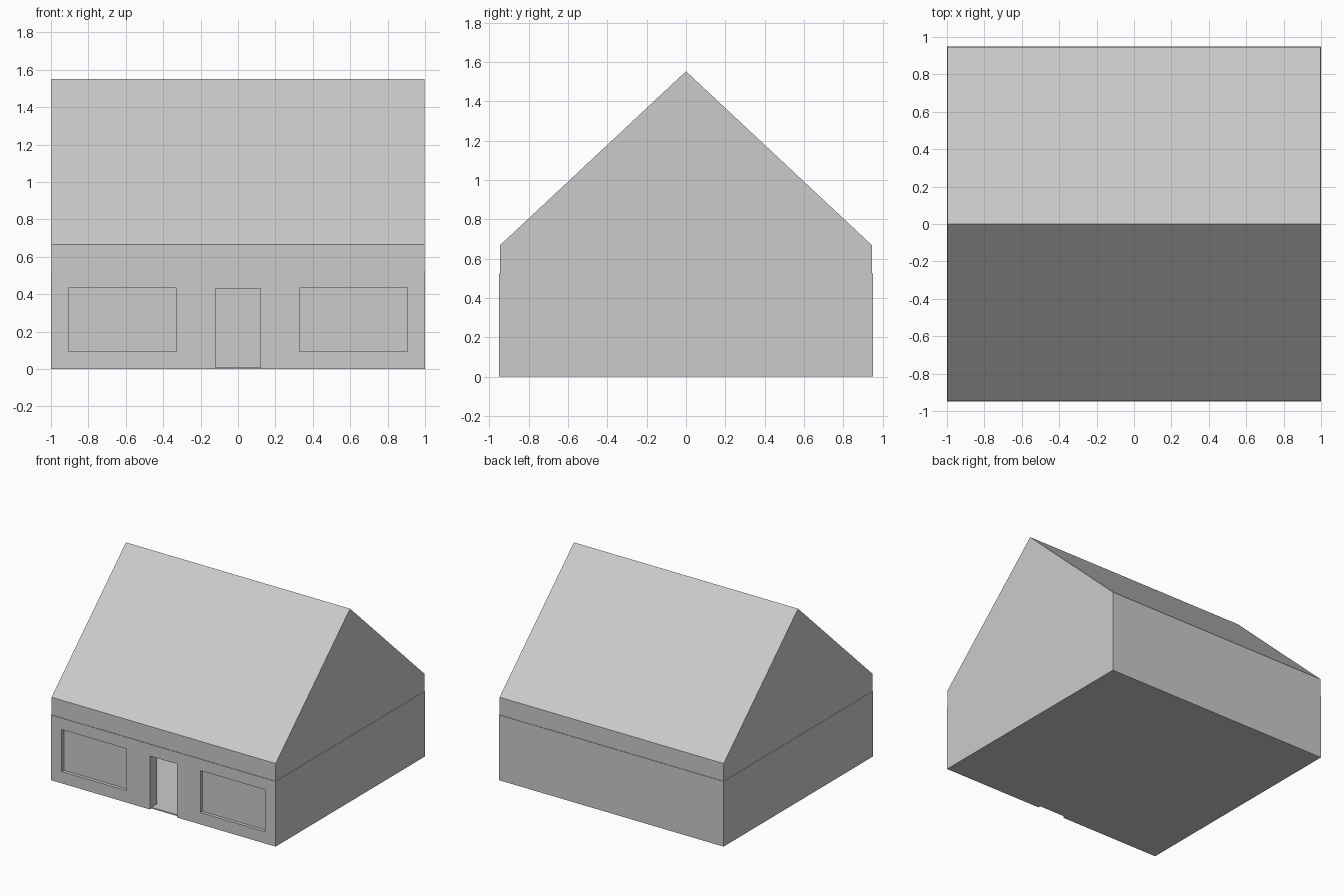
import bpy, bmesh

if "Cube" in bpy.data.objects:
    bpy.data.objects.remove(bpy.data.objects["Cube"])


def mesh_object(name, verts, faces):
    me = bpy.data.meshes.new(name)
    me.from_pydata(verts, [], faces)
    bm = bmesh.new()
    bm.from_mesh(me)
    bmesh.ops.recalc_face_normals(bm, faces=bm.faces)
    bm.to_mesh(me)
    bm.free()
    ob = bpy.data.objects.new(name, me)
    bpy.context.collection.objects.link(ob)
    return ob


def prism(name, profile, x0, x1):
    """Extrude a (y, z) profile along x."""
    n = len(profile)
    verts = [(x, y, z) for x in (x0, x1) for y, z in profile]
    faces = [tuple(range(n)), tuple(range(n, 2 * n))]
    faces += [(i, (i + 1) % n, (i + 1) % n + n, i + n) for i in range(n)]
    return mesh_object(name, verts, faces)


def box(name, x, y, z):
    return prism(name, [(y[0], z[0]), (y[1], z[0]), (y[1], z[1]), (y[0], z[1])], *x)


def cut(target, name, x, y, z):
    cutter = box(name, x, y, z)
    cutter.hide_render = True
    cutter.display_type = 'WIRE'
    mod = target.modifiers.new(name, 'BOOLEAN')
    mod.operation = 'DIFFERENCE'
    mod.solver = 'EXACT'
    mod.object = cutter
    bpy.context.view_layer.objects.active = target
    bpy.ops.object.modifier_apply(modifier=name)
    bpy.data.objects.remove(cutter, do_unlink=True)


W, D = 1.0, 0.95       # half width and half depth
WALL_TOP = 0.525
THICK, FLOOR = 0.09, 0.01

# Walls and floor: a hollow tray that the roof closes
walls = box("walls", (-W, W), (-D, D), (0, WALL_TOP))
cut(walls, "room_cutter", (-W + THICK, W - THICK), (-D + THICK, D - THICK), (FLOOR, 1))

# Open doorway, with a small step at its front edge
cut(walls, "door_cutter", (-0.12, 0.12), (-D - 0.1, -D + 0.2), (FLOOR, 0.43))
cut(walls, "step_cutter", (-0.12, 0.12), (-D - 0.1, -D + 0.02), (-0.1, 0.1))

# Shallow window recesses either side of the door
for side, label in ((-1, "left"), (1, "right")):
    xs = sorted((side * 0.33, side * 0.905))
    cut(walls, label + "_window_cutter", xs, (-D - 0.1, -D + 0.027), (0.095, 0.433))

# Gabled roof block with a short upright eave band, set in a hair from the walls
R = D - 0.004
prism("roof", [(-R, WALL_TOP), (R, WALL_TOP), (R, 0.667), (0, 1.552), (-R, 0.667)],
      -W + 0.002, W - 0.002)
